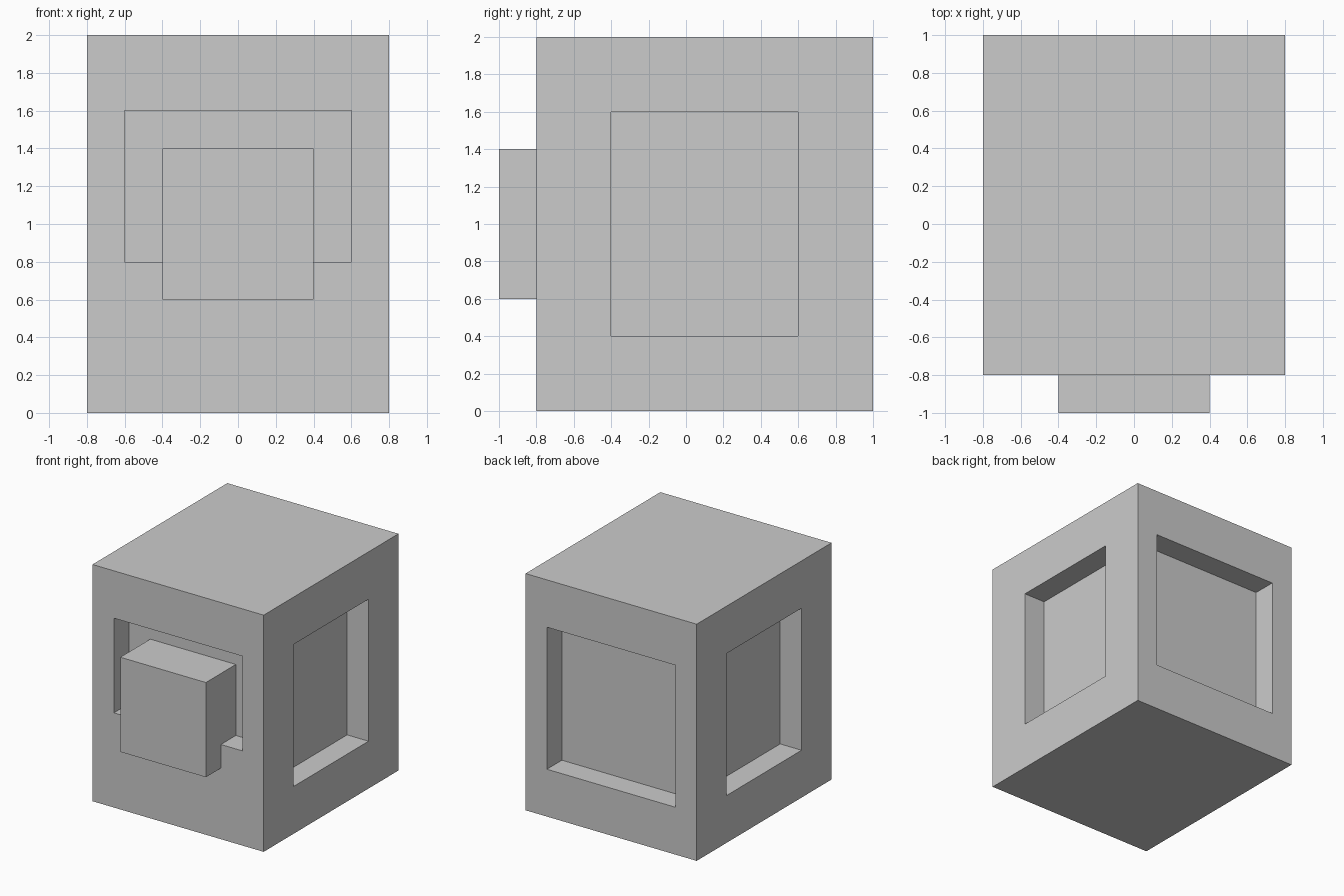
import bpy, bmesh
from mathutils import Vector

if "Cube" in bpy.data.objects:
    bpy.data.objects.remove(bpy.data.objects["Cube"])

DEPTH = 0.2


def box(bm, lo, hi):
    lo, hi = Vector(lo), Vector(hi)
    verts = bmesh.ops.create_cube(bm, size=1)["verts"]
    for v in verts:
        v.co = Vector((lo[i] if v.co[i] < 0 else hi[i]) for i in range(3))
    bm.normal_update()


def finish(bm, name):
    mesh = bpy.data.meshes.new(name)
    bm.to_mesh(mesh)
    bm.free()
    obj = bpy.data.objects.new(name, mesh)
    bpy.context.collection.objects.link(obj)
    return obj


def recess(bm, normal, span, z_span):
    """Sink a rectangular panel into the outer face with this normal."""
    normal = Vector(normal)
    face = max(bm.faces, key=lambda f: (f.normal.dot(normal), f.calc_area()))
    axis = 1 if abs(normal.x) > 0.5 else 0
    mid = face.calc_center_median()
    bmesh.ops.inset_individual(bm, faces=[face], thickness=0.1)
    for v in face.verts:
        v.co[axis] = span[0] if v.co[axis] < mid[axis] else span[1]
        v.co.z = z_span[0] if v.co.z < mid.z else z_span[1]
    floor = bmesh.ops.extrude_discrete_faces(bm, faces=[face])["faces"][0]
    for v in floor.verts:
        v.co -= normal * DEPTH
    bm.normal_update()


# Body with a sunken panel on each of the four sides
bm = bmesh.new()
box(bm, (-0.8, -0.8, 0), (0.8, 1, 2))
recess(bm, (0, -1, 0), (-0.6, 0.6), (0.8, 1.6))
recess(bm, (0, 1, 0), (-0.6, 0.6), (0.4, 1.6))
for side in (-1, 1):
    recess(bm, (side, 0, 0), (-0.4, 0.6), (0.4, 1.6))
finish(bm, "body")

# Block rising out of the front panel
bm = bmesh.new()
box(bm, (-0.4, -1, 0.6), (0.4, -0.6, 1.4))
finish(bm, "front_block")
